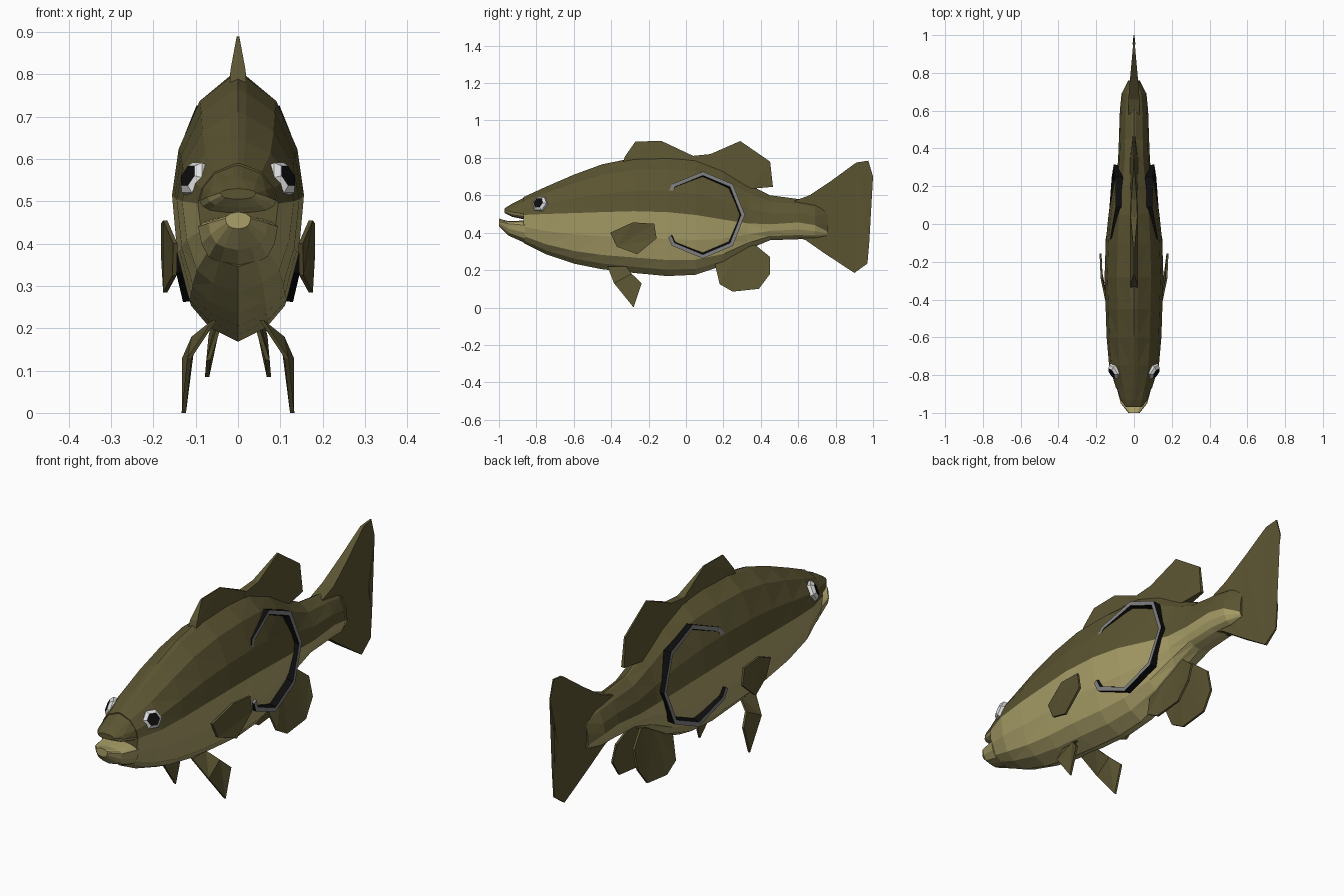
import bpy, bmesh, math
from mathutils import Vector, Matrix


def material(name, rgb):
    m = bpy.data.materials.new(name)
    m.diffuse_color = (*rgb, 1)
    return m


OLIVE = material("olive", (0.105, 0.09, 0.032))
BELLY = material("pale_belly", (0.40, 0.35, 0.14))
BLACK = material("black", (0.004, 0.004, 0.004))
GREY = material("grey", (0.22, 0.22, 0.22))
WHITE = material("white", (0.75, 0.75, 0.75))


def finish(name, bm, mats):
    bmesh.ops.recalc_face_normals(bm, faces=bm.faces)
    me = bpy.data.meshes.new(name)
    bm.to_mesh(me)
    bm.free()
    for m in mats:
        me.materials.append(m)
    ob = bpy.data.objects.new(name, me)
    bpy.context.collection.objects.link(ob)
    return ob


# Half cross-section: (height fraction, width fraction), above and below the colour line
UPPER = [(1, 0), (0.97, 0.13), (0.78, 0.58), (0.38, 0.9), (0, 1)]
LOWER = [(0.42, 0.92), (0.75, 0.74), (0.9, 0.45), (1, 0)]


def loft(name, rings, all_pale=False):
    """Each ring is (y, top, colour line, bottom, half width)."""
    bm = bmesh.new()
    loops = []
    for y, top, mid, bot, w in rings:
        half = [(f * w, mid + t * (top - mid)) for t, f in UPPER]
        half += [(f * w, mid - t * (mid - bot)) for t, f in LOWER]
        pts = half + [(-x, z) for x, z in half[-2:0:-1]]
        loops.append([bm.verts.new((x, y, z)) for x, z in pts])
    n = len(loops[0])
    for a, b in zip(loops, loops[1:]):
        for j in range(n):
            k = (j + 1) % n
            f = bm.faces.new((a[j], a[k], b[k], b[j]))
            f.material_index = int(all_pale or 4 <= j < 12)
    for lp in (loops[0], loops[-1]):
        bm.faces.new(lp).material_index = int(all_pale)
    bmesh.ops.triangulate(bm, faces=[f for f in bm.faces if len(f.verts) == 4])
    return finish(name, bm, [OLIVE, BELLY])


# Body from the back of the mouth to the tail root
loft("body", [
    (-0.87, 0.59, 0.495, 0.345, 0.095),
    (-0.75, 0.645, 0.50, 0.285, 0.132),
    (-0.60, 0.71, 0.505, 0.235, 0.145),
    (-0.45, 0.765, 0.51, 0.205, 0.15),
    (-0.28, 0.80, 0.515, 0.185, 0.156),
    (-0.10, 0.805, 0.51, 0.168, 0.15),
    (0.05, 0.795, 0.495, 0.175, 0.135),
    (0.20, 0.74, 0.47, 0.225, 0.108),
    (0.33, 0.66, 0.45, 0.31, 0.085),
    (0.45, 0.60, 0.445, 0.36, 0.08),
    (0.60, 0.58, 0.455, 0.365, 0.075),
    (0.69, 0.565, 0.44, 0.365, 0.066),
    (0.76, 0.53, 0.405, 0.38, 0.03),
])

# Jaws with an open mouth between them
loft("upper_jaw", [
    (-0.86, 0.59, 0.50, 0.47, 0.094),
    (-0.93, 0.555, 0.51, 0.485, 0.072),
    (-0.97, 0.53, 0.52, 0.505, 0.042),
])
loft("lower_jaw", [
    (-0.86, 0.465, 0.44, 0.345, 0.094),
    (-0.95, 0.462, 0.448, 0.385, 0.07),
    (-1.0, 0.475, 0.46, 0.435, 0.03),
], True)


def fin(name, pts):
    """Plate from an outline of (y, z, centre x, half thickness)."""
    bm = bmesh.new()
    sides = [[bm.verts.new((c + s * h, y, z)) for y, z, c, h in pts] for s in (-1, 1)]
    caps = [bm.faces.new(v) for v in sides]
    n = len(pts)
    for i in range(n):
        k = (i + 1) % n
        bm.faces.new((sides[0][i], sides[0][k], sides[1][k], sides[1][i]))
    bmesh.ops.triangulate(bm, faces=caps)
    return finish(name, bm, [OLIVE])


# Fins on the centre line
fin("tail_fin", [
    (0.58, 0.57, 0, 0.03), (0.66, 0.60, 0, 0.03), (0.78, 0.68, 0, 0.02),
    (0.91, 0.775, 0, 0.008), (0.975, 0.785, 0, 0.003), (1.0, 0.70, 0, 0.002),
    (0.95, 0.475, 0, 0.008), (0.98, 0.35, 0, 0.003), (0.97, 0.235, 0, 0.003),
    (0.90, 0.185, 0, 0.006), (0.74, 0.29, 0, 0.02), (0.64, 0.36, 0, 0.03),
    (0.58, 0.38, 0, 0.03)])
fin("front_dorsal_fin", [
    (-0.34, 0.77, 0, 0.02), (-0.325, 0.81, 0, 0.018), (-0.27, 0.888, 0, 0.003),
    (-0.13, 0.89, 0, 0.003), (0.04, 0.81, 0, 0.018), (0.04, 0.77, 0, 0.02)])
fin("rear_dorsal_fin", [
    (0.02, 0.78, 0, 0.02), (0.03, 0.81, 0, 0.018), (0.13, 0.82, 0, 0.015),
    (0.29, 0.89, 0, 0.003), (0.45, 0.78, 0, 0.004), (0.465, 0.645, 0, 0.008),
    (0.35, 0.635, 0, 0.02), (0.20, 0.72, 0, 0.02)])


# Plate with a face-on polygon: used for the layered eye
def eye(name, s):
    bm = bmesh.new()
    normal = Vector((0.78 * s, -0.5, 0.38)).normalized()
    rot = normal.to_track_quat('Z', 'Y').to_matrix().to_4x4()
    mat = Matrix.Translation((0.103 * s, -0.78, 0.553)) @ rot
    rings = []
    for r, d in ((0.046, -0.025), (0.044, 0.008), (0.029, 0.02)):
        rings.append([bm.verts.new(mat @ Vector((
            r * math.cos(i * math.pi / 3), r * math.sin(i * math.pi / 3), d)))
            for i in range(6)])
    for a, b in zip(rings, rings[1:]):
        for i in range(6):
            bm.faces.new((a[i], a[(i + 1) % 6], b[(i + 1) % 6], b[i]))
    bm.faces.new(rings[0])
    bm.faces.new(rings[-1]).material_index = 1
    finish(name, bm, [WHITE, BLACK])


# Open hoop on each flank: outline of (y, z, outer x)
HOOP = [(-0.095, 0.615, 0.135), (-0.075, 0.66, 0.125), (0.09, 0.727, 0.098),
        (0.25, 0.66, 0.098), (0.315, 0.495, 0.108), (0.25, 0.33, 0.118),
        (0.09, 0.262, 0.13), (-0.075, 0.33, 0.146), (-0.095, 0.375, 0.15)]


def hoop(name, s):
    bm = bmesh.new()
    secs = []
    for y, z, x in HOOP:
        def at(k, dx):
            return bm.verts.new((s * (x - dx), 0.09 + (y - 0.09) * k,
                                 0.495 + (z - 0.495) * k))
        secs.append([at(1.0, 0), at(0.91, 0), at(0.84, 0.045), at(0.98, 0.045)])
    for a, b in zip(secs, secs[1:]):
        for i in range(4):
            k = (i + 1) % 4
            f = bm.faces.new((a[i], a[k], b[k], b[i]))
            f.material_index = int(i == 0)
    for sec in (secs[0], secs[-1]):
        bm.faces.new(sec).material_index = 1
    finish(name, bm, [BLACK, GREY])


# Paired parts
PECTORAL = [(-0.405, 0.40, 0.148), (-0.285, 0.455, 0.172), (-0.17, 0.448, 0.177),
            (-0.157, 0.37, 0.177), (-0.26, 0.285, 0.172), (-0.37, 0.325, 0.15)]
PELVIC = [(-0.42, 0.22, 0.055), (-0.385, 0.13, 0.115), (-0.28, 0.0, 0.128),
          (-0.237, 0.13, 0.127), (-0.29, 0.18, 0.105), (-0.32, 0.22, 0.055)]
ANAL = [(0.15, 0.25, 0.03), (0.18, 0.125, 0.07), (0.25, 0.085, 0.073),
        (0.39, 0.10, 0.072), (0.45, 0.18, 0.065), (0.45, 0.27, 0.045),
        (0.37, 0.335, 0.025), (0.28, 0.31, 0.025)]
for side, s in (("right", 1), ("left", -1)):
    for part, pts in (("pectoral", PECTORAL), ("pelvic", PELVIC), ("anal", ANAL)):
        fin(f"{side}_{part}_fin", [(y, z, s * x, 0.005) for y, z, x in pts])
    eye(f"{side}_eye", s)
    hoop(f"{side}_hoop", s)
